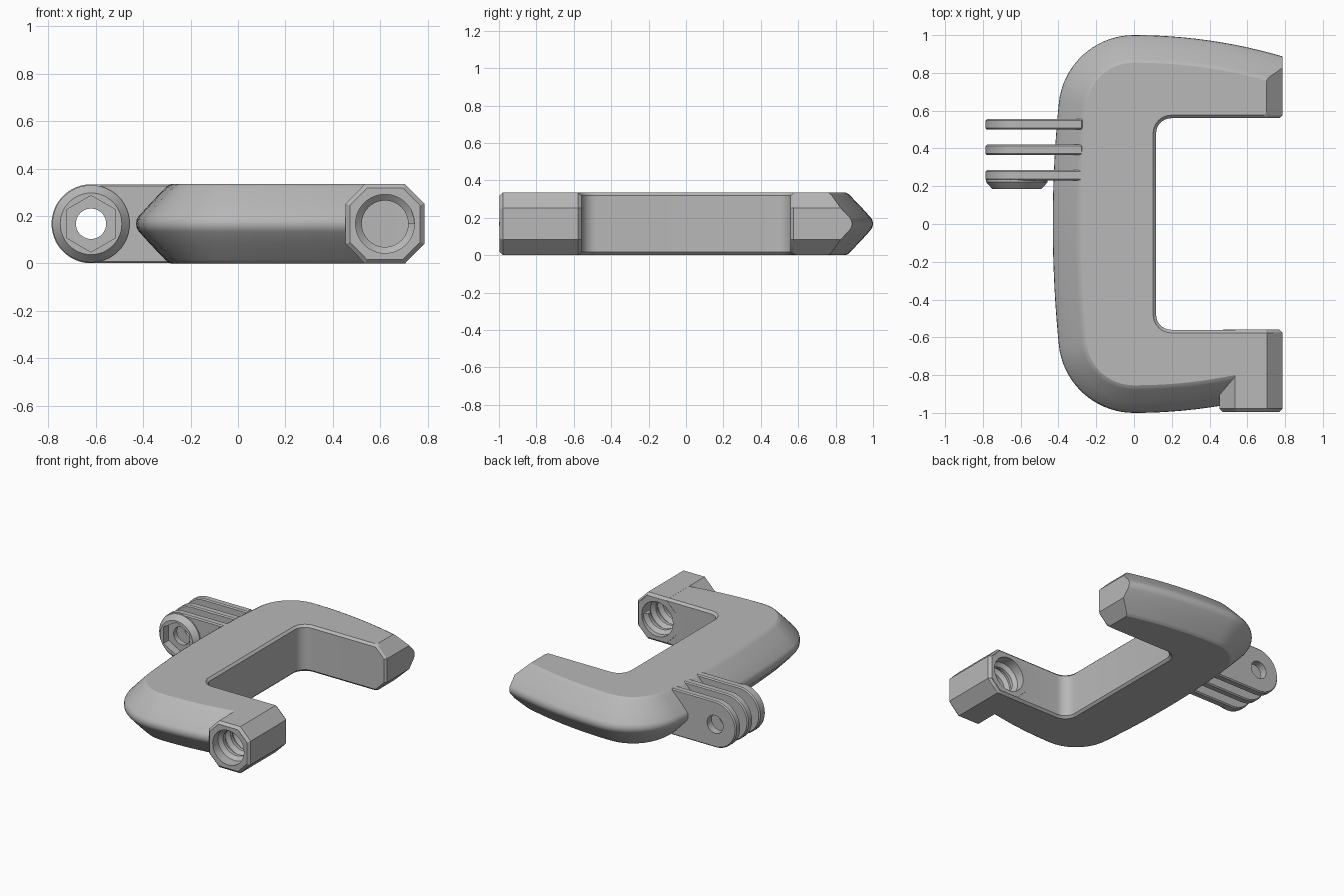
import bpy
import bmesh
from math import sin, cos, pi, sqrt, radians

if "Cube" in bpy.data.objects:
    bpy.data.objects.remove(bpy.data.objects["Cube"], do_unlink=True)

grey = bpy.data.materials.new("plain_grey")
grey.use_nodes = True
grey.diffuse_color = (0.48, 0.48, 0.48, 1)
grey.node_tree.nodes["Principled BSDF"].inputs["Base Color"].default_value = grey.diffuse_color

MID = 0.1675           # half height of the whole part
END = 0.785            # tip of both arms
FLAT = 0.085           # half height of the flat on the arm tips
LUG_X, BORE_X = -0.62, 0.62


def loft(name, loops):
    """Skin a chain of equal loops and cap both ends."""
    bm = bmesh.new()
    rings = [[bm.verts.new(p) for p in loop] for loop in loops]
    n = len(rings[0])
    for a, b in zip(rings, rings[1:]):
        for i in range(n):
            j = (i + 1) % n
            bm.faces.new((a[i], a[j], b[j], b[i]))
    bm.faces.new(rings[0])
    bm.faces.new(rings[-1])
    bmesh.ops.recalc_face_normals(bm, faces=bm.faces)
    mesh = bpy.data.meshes.new(name)
    bm.to_mesh(mesh)
    bm.free()
    obj = bpy.data.objects.new(name, mesh)
    bpy.context.collection.objects.link(obj)
    mesh.materials.append(grey)
    return obj


def prism(name, profile, y0, y1):
    return loft(name, [[(x, y, z) for x, z in profile] for y in (y0, y1)])


def ring(cx, r, n, start=0.0):
    return [(cx + r * cos(start + 2 * pi * i / n), MID + r * sin(start + 2 * pi * i / n))
            for i in range(n)]


def activate(obj):
    bpy.ops.object.select_all(action="DESELECT")
    obj.select_set(True)
    bpy.context.view_layer.objects.active = obj


def apply(obj, kind, **settings):
    mod = obj.modifiers.new("step", kind)
    for key, value in settings.items():
        setattr(mod, key, value)
    activate(obj)
    bpy.ops.object.modifier_apply(modifier=mod.name)


def chamfer(obj, width):
    apply(obj, "BEVEL", width=width, segments=1, limit_method="ANGLE", angle_limit=radians(60))


def cut(obj, cutter):
    apply(obj, "BOOLEAN", operation="DIFFERENCE", solver="EXACT", object=cutter)


def smooth(obj):
    activate(obj)
    bpy.ops.object.shade_smooth_by_angle(angle=radians(28))


# C-shaped body: one plan outline per height, offset inward away from mid height
def outline(z, off, inset):
    xe = END - max(0, abs(z - MID) - FLAT)
    big, corner, tilt, side = 2.8, 0.4, 0.1, 6.4
    half = []
    for i in range(12):                       # gently curved arm back
        x = xe * (1 - i / 12)
        half.append((x, 1 - big + sqrt((big - off) ** 2 - x * x)))
    for i in range(19):                       # rounded shoulder
        a = pi / 2 + (pi / 2 - tilt) * i / 18
        half.append(((corner - off) * cos(a), 0.6 + (corner - off) * sin(a)))
    cx = (side - corner) * cos(tilt)          # bowed spine
    cy = 0.6 - (side - corner) * sin(tilt)
    for i in range(1, 9):
        a = tilt * (1 - i / 8)
        half.append((cx - (side - off) * cos(a), cy + (side - off) * sin(a)))
    inner = [(xe, 0.575 + inset), (xe - 0.015, 0.56 + inset)]
    for i in range(9):                        # filleted inner corner
        a = pi / 2 * (1 + i / 8)
        r = 0.08 + inset
        inner.append((0.197 + r * cos(a), 0.48 + r * sin(a)))
    flip = lambda pts: [(x, -y) for x, y in reversed(pts)]
    plan = half + flip(half[:-1])
    plan += [(x, -y) for x, y in inner] + list(reversed(inner))
    return [(x, y, z) for x, y in plan]


upper = [(0, 0, 0), (0.018, 0.003, 0), (0.033, 0.012, 0), (FLAT, 0.059, 0),
         (0.152, 0.123, 0), (0.16, 0.132, 0.008), (MID, 0.146, 0.016)]
levels = [(-h, o, i) for h, o, i in reversed(upper[1:])] + upper
body = loft("clamp_body", [outline(MID + h, o, i) for h, o, i in levels])

# Octagonal threaded boss on the front arm
s, f = MID, FLAT
octagon = [(s, f), (f, s), (-f, s), (-s, f), (-s, -f), (-f, -s), (f, -s), (s, -f)]
boss = prism("threaded_boss", [(BORE_X + x * 0.992, MID + z * 1.002) for x, z in octagon],
             -0.996, -0.559)
chamfer(boss, 0.018)
bore = prism("bore_cutter", ring(BORE_X, 0.124, 48), -1.1, -0.4)
cut(body, bore)
cut(boss, bore)

# Helical screw thread lining the bore
section = [(0.128, -0.038), (0.098, -0.012), (0.098, 0.012), (0.128, 0.038)]
turns, per_turn, pitch = 4, 40, 0.083
coil = []
for i in range(turns * per_turn + 1):
    a, y = 2 * pi * i / per_turn, -0.943 + pitch * i / per_turn
    coil.append([(BORE_X + r * cos(a), y + dy, MID + r * sin(a)) for r, dy in section])
thread = loft("screw_thread", coil)

# Three mounting fingers with a shared bolt hole and a nut seat
hole = prism("bolt_cutter", ring(LUG_X, 0.064, 40), 0.1, 0.7)
nut = prism("nut_cutter", ring(LUG_X, 0.119, 6, pi / 2), 0.1, 0.245)
R = MID - 0.001
tab = [(LUG_X + R * cos(pi / 2 + pi * i / 30), MID + R * sin(pi / 2 + pi * i / 30))
       for i in range(31)] + [(-0.27, MID - R), (-0.27, MID + R)]
fingers = []
for name, y in (("front_finger", 0.23), ("middle_finger", 0.365), ("back_finger", 0.5)):
    finger = prism(name, tab, y, y + 0.055)
    chamfer(finger, 0.008)
    cut(finger, hole)
    fingers.append(finger)

seat = loft("nut_seat", [[(x, y, z) for x, z in ring(LUG_X, r, 48)]
                         for y, r in ((0.24, 0.163), (0.222, 0.163), (0.185, 0.13))])
cut(seat, hole)
cut(seat, nut)
cut(fingers[0], nut)

for helper in (bore, hole, nut):
    bpy.data.objects.remove(helper, do_unlink=True)
for part in [body, boss, thread, seat] + fingers:
    smooth(part)
